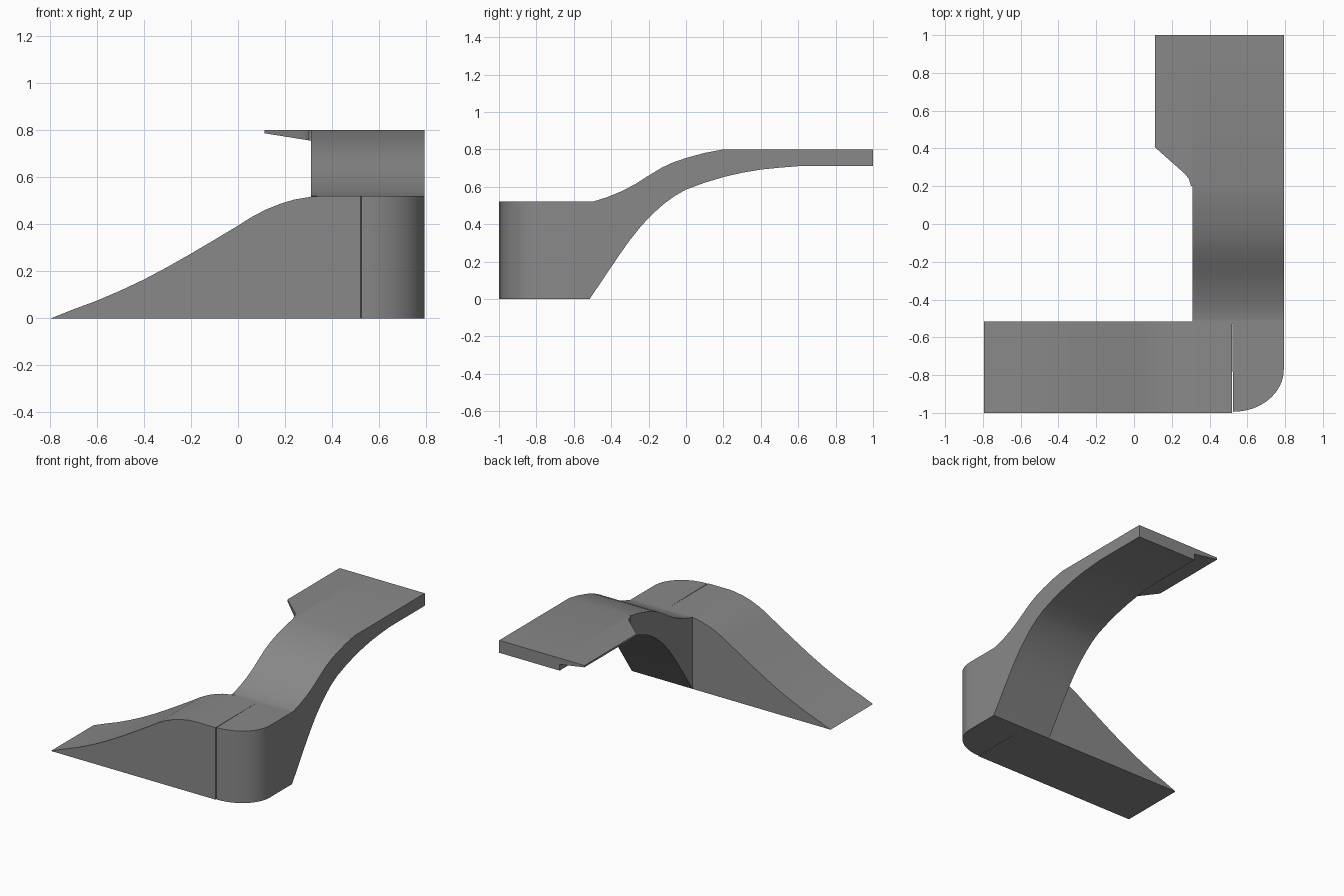
import bpy, bmesh, math

if "Cube" in bpy.data.objects:
    bpy.data.objects.remove(bpy.data.objects["Cube"])

grey = bpy.data.materials.new("concrete_grey")
grey.diffuse_color = (0.25, 0.25, 0.25, 1)
grey.use_nodes = True
grey.node_tree.nodes["Principled BSDF"].inputs["Base Color"].default_value = grey.diffuse_color


def loft(name, ring_a, ring_b):
    """Closed solid between two matching outlines."""
    bm = bmesh.new()
    a = [bm.verts.new(p) for p in ring_a]
    b = [bm.verts.new(p) for p in ring_b]
    bm.faces.new(a)
    bm.faces.new(b[::-1])
    n = len(a)
    for i in range(n):
        j = (i + 1) % n
        bm.faces.new((a[i], b[i], b[j], a[j]))
    bmesh.ops.recalc_face_normals(bm, faces=bm.faces)
    mesh = bpy.data.meshes.new(name)
    bm.to_mesh(mesh)
    bm.free()
    mesh.materials.append(grey)
    mesh.shade_smooth()
    mesh.set_sharp_from_angle(angle=math.radians(25))
    obj = bpy.data.objects.new(name, mesh)
    bpy.context.collection.objects.link(obj)
    return obj


LEFT, RIGHT, INNER = -0.795, 0.793, 0.31   # x limits and inner side of the upper track
FRONT, SEAM, BACK = -1.0, -0.515, 1.0      # y limits and join between the two runs
DECK, TOP = 0.52, 0.80                     # landing and upper deck heights

# Lower ramp: side profile (x, z) extruded along y
ramp = [(LEFT, 0), (-0.7, 0.038), (-0.6, 0.075), (-0.5, 0.118), (-0.4, 0.165),
        (-0.3, 0.218), (-0.2, 0.275), (-0.1, 0.334), (0, 0.394), (0.06, 0.432),
        (0.12, 0.463), (0.18, 0.487), (0.24, 0.505), (0.31, 0.517), (0.35, DECK),
        (0.52, DECK), (0.52, 0)]
loft("lower_ramp", [(x, FRONT, z) for x, z in ramp], [(x, SEAM, z) for x, z in ramp])

# Corner landing: plan with a rounded outer corner, extruded upward
plan = [(0.52, SEAM)]
for i in range(17):
    t = math.radians(90 * i / 16)
    plan.append((0.525 + (RIGHT - 0.525) * math.sin(t), -0.77 - 0.224 * math.cos(t)))
plan.append((RIGHT, SEAM))
loft("corner_landing", [(x, y, 0) for x, y in plan], [(x, y, DECK) for x, y in plan])

# Upper track: side profile (y, z) extruded along x
track = [(SEAM, 0), (SEAM, DECK), (-0.5, DECK), (-0.42, 0.545), (-0.34, 0.578),
         (-0.27, 0.615), (-0.2, 0.66), (-0.13, 0.702), (-0.07, 0.73), (0, 0.754),
         (0.1, 0.781), (0.2, TOP), (BACK, TOP),
         (BACK, 0.71), (0.6, 0.71), (0.5, 0.702), (0.4, 0.692), (0.3, 0.675),
         (0.2, 0.652), (0.1, 0.622), (0.0, 0.585), (-0.06, 0.551), (-0.12, 0.507),
         (-0.18, 0.453), (-0.24, 0.39), (-0.3, 0.315), (-0.36, 0.23)]
loft("upper_track", [(INNER, y, z) for y, z in track], [(RIGHT, y, z) for y, z in track])

# Side wing: plan outline with a flat top and a tapering underside
wing = [(INNER, BACK), (0.112, BACK), (0.112, 0.405), (0.27, 0.265), (0.29, 0.24),
        (0.302, 0.2), (INNER, 0.2)]
loft("side_wing", [(x, y, TOP) for x, y in wing],
     [(x, y, 0.755 + (INNER - x) * 0.16) for x, y in wing])
